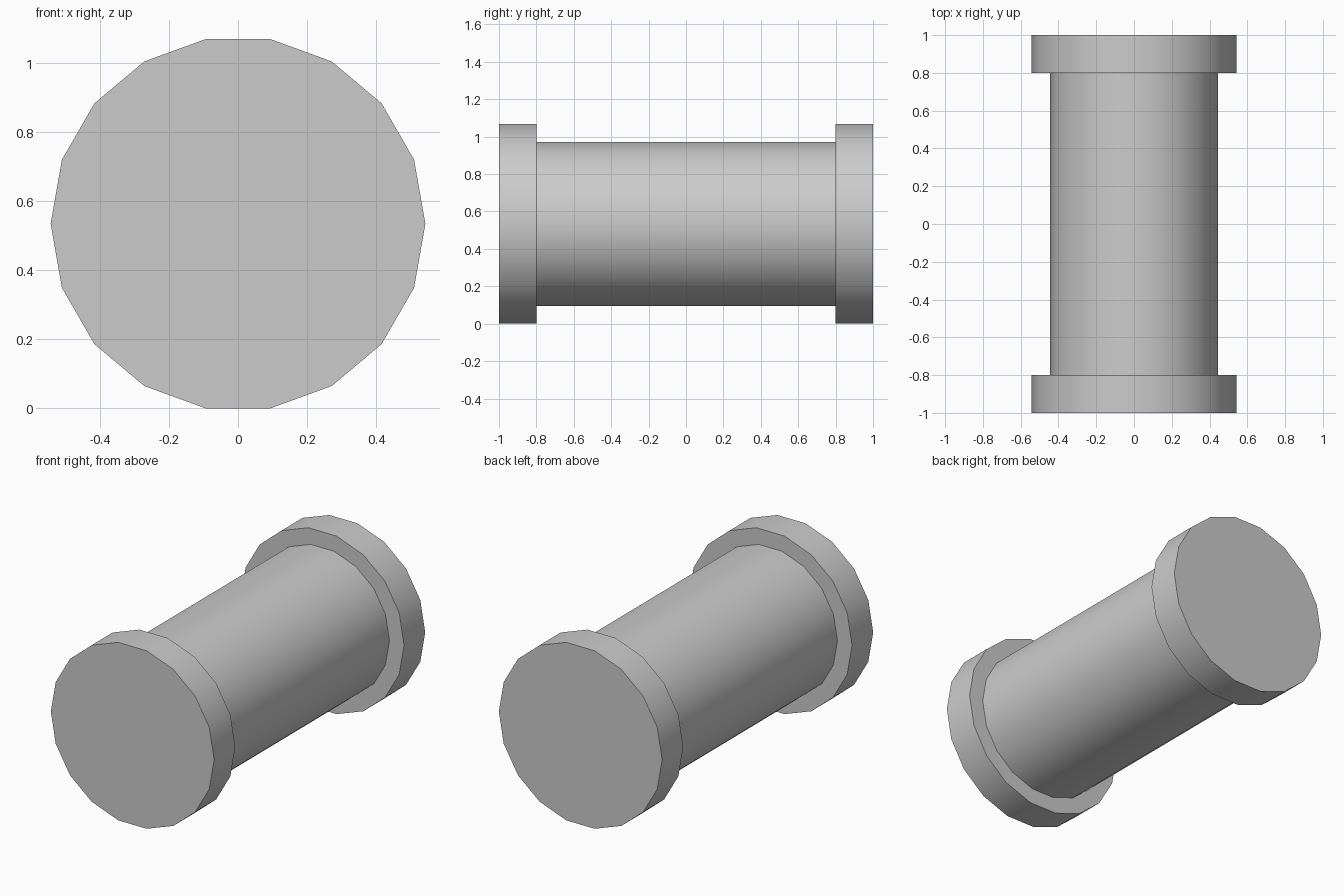
import bpy
import bmesh
from math import cos, sin, pi, radians

if "Cube" in bpy.data.objects:
    bpy.data.objects.remove(bpy.data.objects["Cube"])

SIDES = 18
FLANGE_R, BARREL_R = 0.542, 0.445
AXIS_Z = FLANGE_R * cos(pi / SIDES)

# Half profile along the y axis: (radius, y) for end flange, barrel, end flange
profile = [(FLANGE_R, -1.0), (FLANGE_R, -0.8), (BARREL_R, -0.8),
           (BARREL_R, 0.8), (FLANGE_R, 0.8), (FLANGE_R, 1.0)]

# Rings around the axis, with corners on the left and right and flats top and bottom
bm = bmesh.new()
rings = []
for r, y in profile:
    angles = [2 * pi * i / SIDES for i in range(SIDES)]
    rings.append([bm.verts.new((r * cos(a), y, r * sin(a))) for a in angles])

# Side walls and flange steps
for a, b in zip(rings, rings[1:]):
    for i in range(SIDES):
        j = (i + 1) % SIDES
        bm.faces.new((a[i], a[j], b[j], b[i]))

# Flat end discs
bm.faces.new(rings[0])
bm.faces.new(rings[-1])
bmesh.ops.recalc_face_normals(bm, faces=bm.faces[:])

mesh = bpy.data.meshes.new("flanged_roller")
bm.to_mesh(mesh)
bm.free()
roller = bpy.data.objects.new("flanged_roller", mesh)
roller.location.z = AXIS_Z
bpy.context.collection.objects.link(roller)

# Smooth round walls, sharp rims
bpy.context.view_layer.objects.active = roller
roller.select_set(True)
bpy.ops.object.shade_smooth_by_angle(angle=radians(30))
